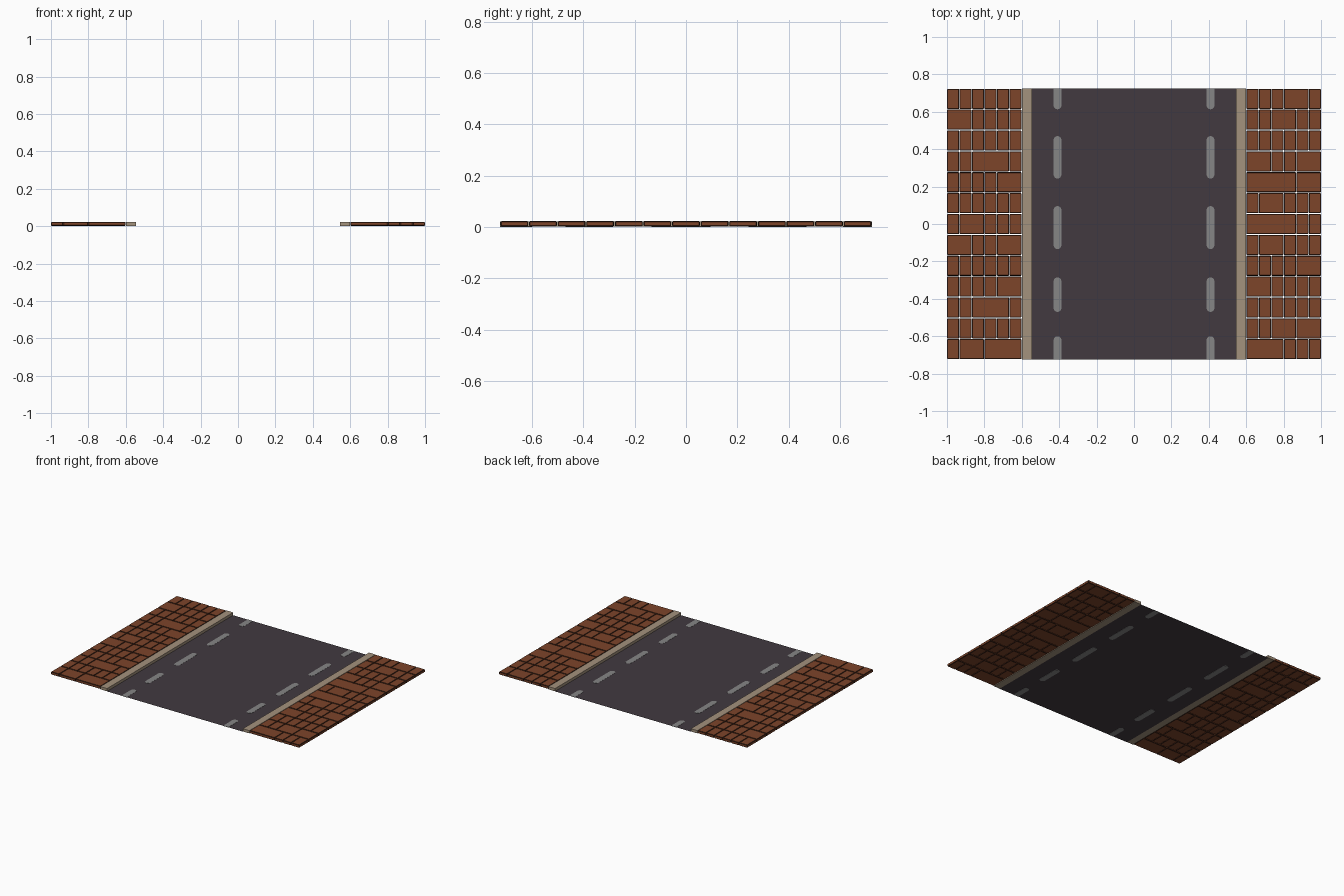
import bpy, bmesh, math, random

if "Cube" in bpy.data.objects:
    bpy.data.objects.remove(bpy.data.objects["Cube"])
random.seed(4)

L = 0.725            # half length of the street
Z0, Z1 = 0.002, 0.023


def mat(name, rgb):
    m = bpy.data.materials.new(name)
    m.diffuse_color = (*rgb, 1)
    m.use_nodes = True
    m.node_tree.nodes["Principled BSDF"].inputs["Base Color"].default_value = m.diffuse_color
    return m


BRICK = mat("brick red", (0.205, 0.058, 0.023))
GROUT = mat("dark brick edge", (0.026, 0.010, 0.006))
KERB = mat("kerb stone", (0.366, 0.287, 0.205))
ROAD = mat("asphalt", (0.054, 0.042, 0.051))
PAINT = mat("road paint", (0.24, 0.24, 0.24))


def finish(bm, name, mats):
    bmesh.ops.recalc_face_normals(bm, faces=bm.faces)
    me = bpy.data.meshes.new(name)
    bm.to_mesh(me)
    bm.free()
    for m in mats:
        me.materials.append(m)
    ob = bpy.data.objects.new(name, me)
    bpy.context.collection.objects.link(ob)
    return ob


def box(bm, x0, x1, y0, y1, z0, z1):
    vs = bmesh.ops.create_cube(bm, size=1)["verts"]
    for v in vs:
        v.co = (x1 if v.co.x > 0 else x0, y1 if v.co.y > 0 else y0,
                z1 if v.co.z > 0 else z0)
    return vs


# road surface: one thin sheet
bm = bmesh.new()
bm.faces.new([bm.verts.new((x, y, 0.001)) for x, y in
              ((-0.548, -L), (0.548, -L), (0.548, L), (-0.548, L))])
finish(bm, "road", [ROAD])

# dashed lane lines: thin plates, rounded where they do not meet the road end
DASHES = [(0.613, L), (0.243, 0.470), (-0.134, 0.096), (-0.470, -0.285), (-L, -0.600)]
R = 0.021
bm = bmesh.new()
for cx in (-0.409, 0.409):
    for y0, y1 in DASHES:
        pts = []
        for end, s in ((y1, 1), (y0, -1)):
            if abs(end) >= L:
                pts += [(cx + s * R, end), (cx - s * R, end)]
            else:
                for i in range(9):
                    a = math.pi * i / 8
                    pts.append((cx + s * R * math.cos(a), end - s * R + s * R * math.sin(a)))
        f = bm.faces.new([bm.verts.new((x, y, 0.0)) for x, y in pts])
        g = bmesh.ops.extrude_face_region(bm, geom=[f])["geom"]
        for v in g:
            if isinstance(v, bmesh.types.BMVert):
                v.co.z = 0.002
        if not f.is_valid or len(f.link_loops if hasattr(f, "link_loops") else f.loops) == 0:
            continue
finish(bm, "lane_dashes", [PAINT])

# kerbs
for side, s in (("left", -1), ("right", 1)):
    bm = bmesh.new()
    box(bm, *sorted((s * 0.546, s * 0.599)), -L, L, Z0, Z1 - 0.001)
    finish(bm, side + "_kerb", [KERB])

# brick pavements: rows of bricks, dark chamfered edges, some neighbours joined
ROWS, COLS, GAP, CH = 13, 6, 0.002, 0.0032
RH, CW = 2 * L / ROWS, 0.4 / COLS
for side, ox in (("left", -1.0), ("right", 0.6)):
    bm = bmesh.new()
    for r in range(ROWS):
        y0 = -L + r * RH
        c = 0
        while c < COLS:
            n = 1
            while c + n < COLS and random.random() < 0.2:
                n += 1
            x0 = ox + c * CW
            box(bm, x0 + GAP / 2, x0 + n * CW - GAP / 2,
                y0 + GAP, y0 + RH - GAP, Z0, Z1)
            c += n
    old = list(bm.edges)
    res = bmesh.ops.bevel(bm, geom=old, offset=CH, offset_type='OFFSET',
                          segments=1, profile=0.5, affect='EDGES')
    # chamfers (slanted faces) are dark, flat faces are brick
    bm.normal_update()
    for f in bm.faces:
        f.material_index = 0 if max(abs(k) for k in f.normal) > 0.95 else 1
    finish(bm, side + "_brick_pavement", [BRICK, GROUT])
